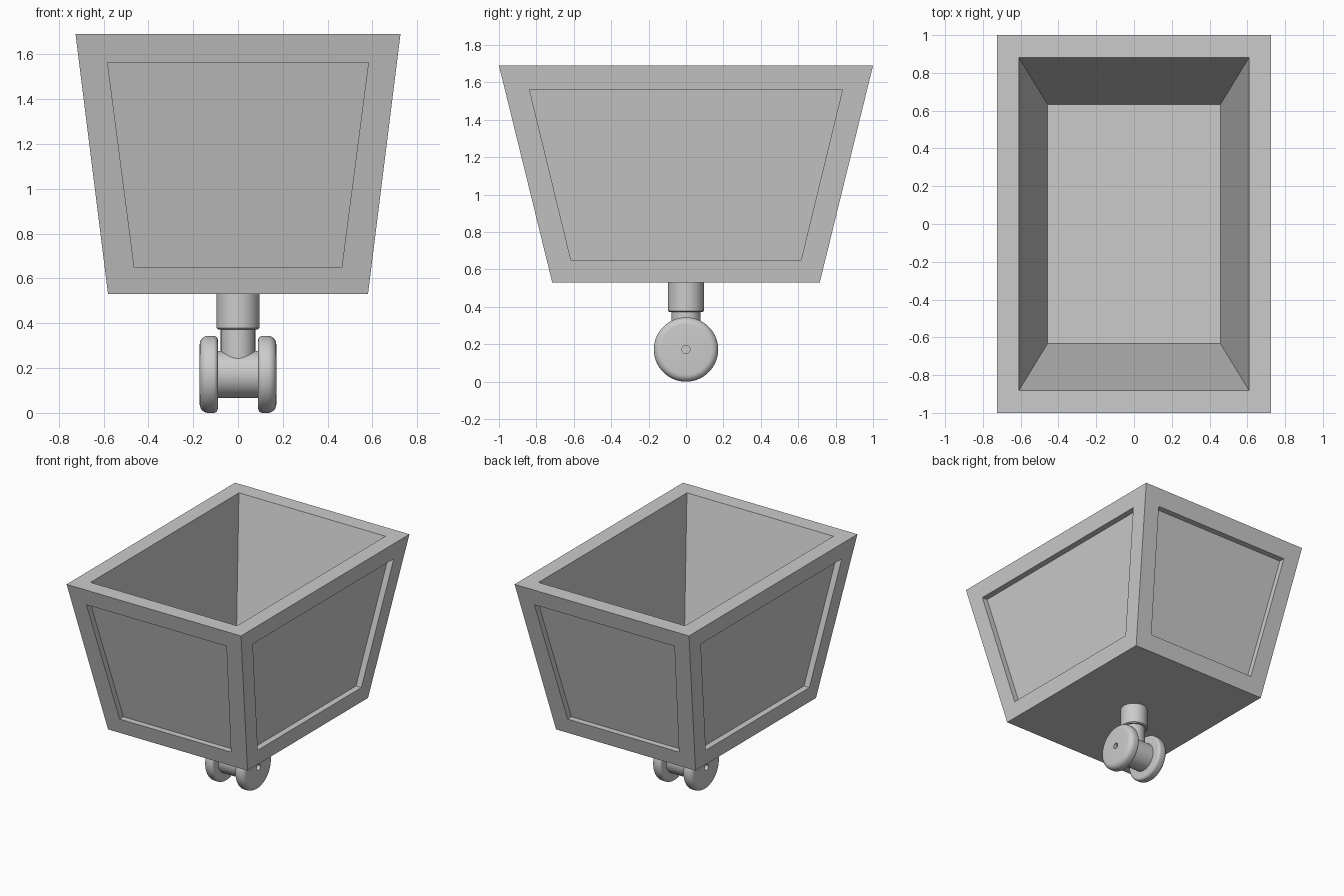
import bpy, bmesh, math
from mathutils import Vector

if "Cube" in bpy.data.objects:
    bpy.data.objects.remove(bpy.data.objects["Cube"])

TOP, BOTTOM, FLOOR = 1.69, 0.53, 0.65
AXLE_Z = 0.172


def finish(bm, name, smooth=False):
    bmesh.ops.remove_doubles(bm, verts=bm.verts, dist=1e-5)
    bmesh.ops.recalc_face_normals(bm, faces=bm.faces)
    me = bpy.data.meshes.new(name)
    bm.to_mesh(me)
    bm.free()
    ob = bpy.data.objects.new(name, me)
    bpy.context.collection.objects.link(ob)
    if smooth:
        bpy.ops.object.select_all(action='DESELECT')
        ob.select_set(True)
        bpy.context.view_layer.objects.active = ob
        bpy.ops.object.shade_smooth_by_angle(angle=math.radians(35))
    return ob


def lathe(name, profile, axis, centre, steps=64):
    """Spin (radius, distance along axis) points around the x or z axis."""
    bm = bmesh.new()
    rings = []
    for r, d in profile:
        ring = []
        for i in range(steps):
            a = math.tau * i / steps
            u, v = r * math.cos(a), r * math.sin(a)
            p = (d, u, v) if axis == 'x' else (u, v, d)
            ring.append(bm.verts.new(Vector(p) + Vector(centre)))
        rings.append(ring)
    for a, b in zip(rings, rings[1:]):
        for i in range(steps):
            j = (i + 1) % steps
            bm.faces.new((a[i], a[j], b[j], b[i]))
    bm.faces.new(rings[0])
    bm.faces.new(rings[-1])
    return finish(bm, name, smooth=True)


def rect(hx, hy, z):
    return [Vector((sx * hx, sy * hy, z)) for sx, sy in ((-1, -1), (1, -1), (1, 1), (-1, 1))]


def arc(r, d, rad, start, end, n=6):
    for i in range(n + 1):
        a = math.radians(start + (end - start) * i / n)
        yield (r + rad * math.cos(a), d + rad * math.sin(a))


# Tapered open bin with a recessed panel on every side
bm = bmesh.new()


def strip(a, b):
    for i in range(4):
        j = (i + 1) % 4
        bm.faces.new([bm.verts.new(p) for p in (a[i], a[j], b[j], b[i])])


def cap(loop):
    bm.faces.new([bm.verts.new(p) for p in loop])


outer_top, outer_bottom = rect(0.725, 1.0, TOP), rect(0.58, 0.715, BOTTOM)
inner_top, inner_floor = rect(0.609, 0.881, TOP), rect(0.457, 0.632, FLOOR)
strip(outer_top, inner_top)
strip(inner_top, inner_floor)
cap(inner_floor)
cap(outer_bottom)

for i in range(4):
    j = (i + 1) % 4
    outline = [outer_bottom[i], outer_bottom[j], outer_top[j], outer_top[i]]
    along = (outline[1] - outline[0]).normalized()
    inward = Vector((-along.y, along.x, 0))
    low, high = (0.463, 0.582) if i % 2 == 0 else (0.615, 0.837)
    mid_low, mid_high = (outline[0] + outline[1]) / 2, (outline[2] + outline[3]) / 2
    panel = []
    for side, half, z in ((-1, low, 0.65), (1, low, 0.65), (1, high, 1.563), (-1, high, 1.563)):
        t = (z - BOTTOM) / (TOP - BOTTOM)
        panel.append(mid_low.lerp(mid_high, t) + along * side * half)
    recessed = [p + inward * 0.045 for p in panel]
    strip(outline, panel)
    strip(panel, recessed)
    cap(recessed)
finish(bm, "bin_body")

# Caster stem: socket and narrower neck
lathe("caster_socket", [(0.09, 0.373), (0.096, 0.379), (0.096, 0.54)], 'z', (0, 0, 0))
lathe("caster_neck", [(0.077, 0.2), (0.077, 0.39)], 'z', (0, 0, 0))

# Axle drum between the wheels
lathe("axle_drum", [(0.105, -0.1), (0.105, 0.1)], 'x', (0, 0, AXLE_Z))

# Pair of rounded wheels with a small centre hole on the outside
for side, name in ((-1, "wheel_left"), (1, "wheel_right")):
    prof = [(0.02, 0.09)]
    prof += arc(0.152, 0.11, 0.02, -90, 0)
    prof += arc(0.134, 0.133, 0.038, 0, 90)
    prof += [(0.022, 0.171), (0.022, 0.145)]
    lathe(name, [(r, side * d) for r, d in prof], 'x', (0, 0, AXLE_Z))
